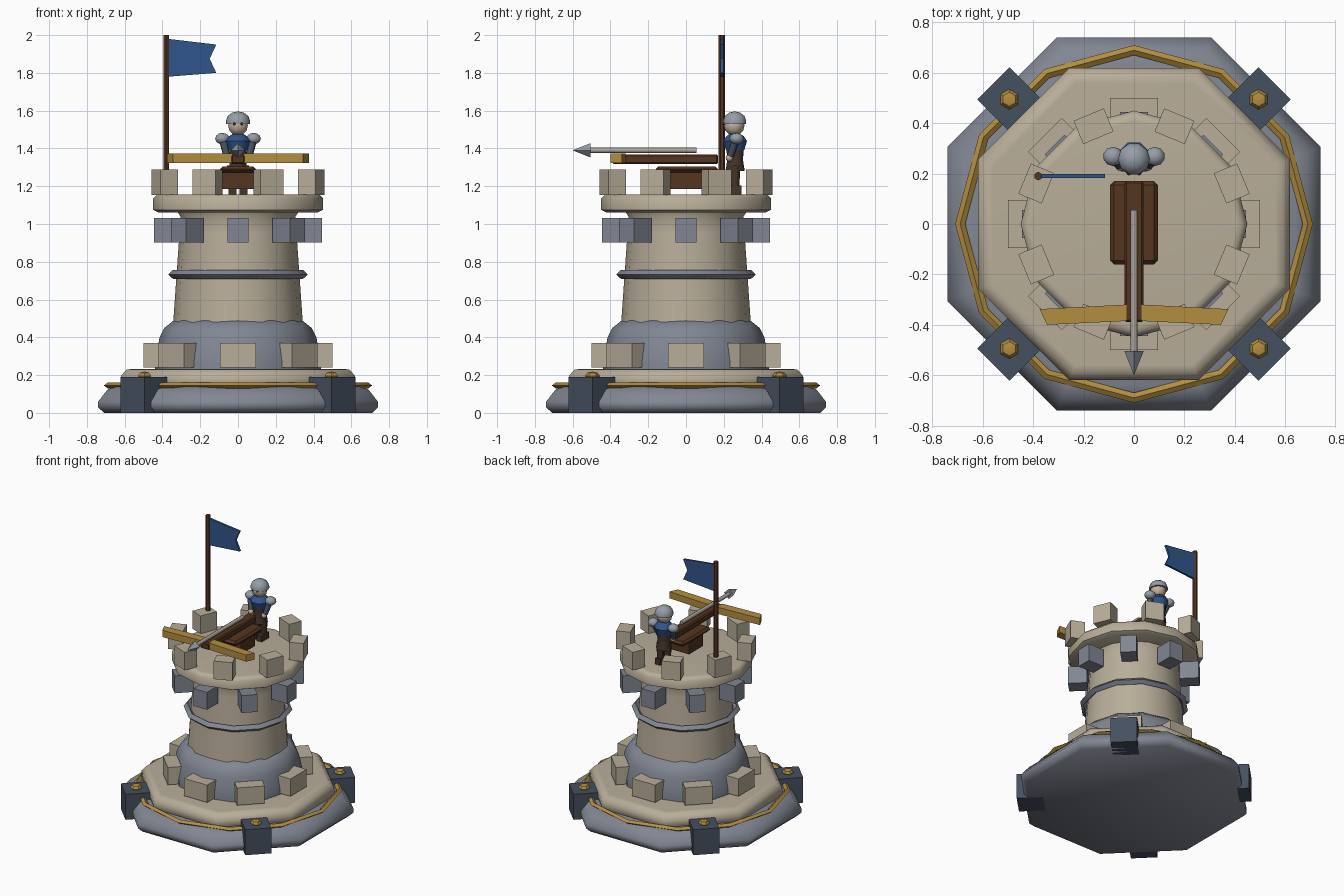
import bpy, bmesh, math
from mathutils import Matrix, Vector

cube = bpy.data.objects.get("Cube")
if cube:
    bpy.data.objects.remove(cube, do_unlink=True)


def material(name, rgb):
    m = bpy.data.materials.new(name)
    m.use_nodes = True
    m.diffuse_color = (*rgb, 1)
    m.node_tree.nodes["Principled BSDF"].inputs["Base Color"].default_value = (*rgb, 1)
    return m


CREAM = material("cream stone", (0.48, 0.42, 0.32))
GREY = material("grey stone", (0.22, 0.24, 0.29))
SLATE = material("dark slate", (0.06, 0.08, 0.115))
GOLD = material("gold", (0.45, 0.27, 0.05))
WOOD = material("dark wood", (0.09, 0.035, 0.014))
BLUE = material("blue cloth", (0.03, 0.09, 0.26))
STEEL = material("steel", (0.3, 0.34, 0.39))
SHAFT = material("pale shaft", (0.4, 0.37, 0.33))
SKIN = material("skin", (0.55, 0.45, 0.34))
LEATHER = material("leather", (0.06, 0.035, 0.022))


def finish(name, bm, mat, angle=None):
    bmesh.ops.recalc_face_normals(bm, faces=bm.faces)
    mesh = bpy.data.meshes.new(name)
    bm.to_mesh(mesh)
    bm.free()
    mesh.materials.append(mat)
    ob = bpy.data.objects.new(name, mesh)
    bpy.context.collection.objects.link(ob)
    if angle:
        bpy.ops.object.select_all(action='DESELECT')
        ob.select_set(True)
        bpy.context.view_layer.objects.active = ob
        bpy.ops.object.shade_smooth_by_angle(angle=math.radians(angle))
    return ob


def lathe(name, profile, sides, mat, phase=0.0, at=(0, 0, 0), closed=False, angle=50):
    """Turn a (radius, height) profile into a faceted solid, or a ring if closed."""
    bm = bmesh.new()
    rings = []
    for r, z in profile:
        turn = [phase + math.tau * i / sides for i in range(sides)]
        rings.append([bm.verts.new((at[0] + r * math.cos(a), at[1] + r * math.sin(a), at[2] + z))
                      for a in turn])
    pairs = list(zip(rings, rings[1:]))
    if closed:
        pairs.append((rings[-1], rings[0]))
    else:
        bm.faces.new(rings[0])
        bm.faces.new(rings[-1])
    for low, high in pairs:
        for i in range(sides):
            j = (i + 1) % sides
            bm.faces.new((low[i], low[j], high[j], high[i]))
    return finish(name, bm, mat, angle)


def box(name, size, at, mat, turn=0.0, bevel=0.0):
    bm = bmesh.new()
    place = Matrix.Translation(at) @ Matrix.Rotation(turn, 4, 'Z') @ Matrix.Diagonal((*size, 1))
    bmesh.ops.create_cube(bm, size=1, matrix=place)
    if bevel:
        bmesh.ops.bevel(bm, geom=bm.edges[:], offset=bevel, segments=1, affect='EDGES')
    return finish(name, bm, mat)


def ring_of_boxes(name, size, radius, z, mat, phase=0.0):
    for i in range(8):
        a = phase + i * math.tau / 8
        box(f"{name}_{i + 1}", size, (radius * math.cos(a), radius * math.sin(a), z), mat, a)


def ball(name, radius, at, mat, scale=(1, 1, 1), seg=10, rings=6, angle=60):
    bm = bmesh.new()
    place = Matrix.Translation(at) @ Matrix.Diagonal((*scale, 1))
    bmesh.ops.create_uvsphere(bm, u_segments=seg, v_segments=rings, radius=radius, matrix=place)
    return finish(name, bm, mat, angle)


def rod(name, start, end, r1, r2, mat, sides=8):
    a, b = Vector(start), Vector(end)
    bm = bmesh.new()
    place = Matrix.Translation((a + b) / 2) @ (b - a).to_track_quat('Z', 'Y').to_matrix().to_4x4()
    bmesh.ops.create_cone(bm, cap_ends=True, segments=sides, radius1=r1, radius2=r2,
                          depth=(b - a).length, matrix=place)
    return finish(name, bm, mat, 50)


def plate(name, outline, offset, mat):
    """Extrude a flat outline of 3D points along an offset."""
    bm = bmesh.new()
    face = bm.faces.new([bm.verts.new(p) for p in outline])
    out = bmesh.ops.extrude_face_region(bm, geom=[face])["geom"]
    bmesh.ops.translate(bm, vec=offset, verts=[v for v in out if isinstance(v, bmesh.types.BMVert)])
    return finish(name, bm, mat)


EIGHTH = math.pi / 8
OCT = 1 / math.cos(EIGHTH)


def octagon(name, profile, mat):
    lathe(name, [(r * OCT, z) for r, z in profile], 8, mat, EIGHTH)


# Stepped octagonal base
octagon("base_step", [(0.71, 0), (0.74, 0.03), (0.74, 0.06), (0.69, 0.125), (0.64, 0.14)], GREY)
octagon("upper_step", [(0.6, 0.12), (0.62, 0.15), (0.62, 0.195), (0.59, 0.23), (0.56, 0.232)], CREAM)
lathe("gold_band", [(0.71, 0.145), (0.69, 0.16), (0.67, 0.145), (0.69, 0.13)], 12, GOLD, closed=True)

# Corner posts with gold studs
for sx in (-1, 1):
    for sy in (-1, 1):
        x, y = sx * 0.495, sy * 0.495
        box("corner_post", (0.18, 0.18, 0.19), (x, y, 0.095), SLATE, math.pi / 4)
        ball("corner_stud", 0.04, (x, y, 0.195), GOLD, (1, 1, 0.6), 6, 4, 30)

# Tower shaft
lathe("plinth", [(0.44, 0.23), (0.44, 0.27), (0.415, 0.4), (0.39, 0.45), (0.34, 0.49)], 12, GREY)
lathe("tower_wall", [(0.345, 0.45), (0.31, 0.95), (0.305, 1.04), (0.33, 1.08)], 16, CREAM)
lathe("wall_band", [(0.37, 0.733), (0.345, 0.757), (0.32, 0.733), (0.345, 0.71)], 12, GREY, closed=True)
lathe("platform", [(0.42, 1.06), (0.45, 1.075), (0.45, 1.135), (0.43, 1.155), (0.41, 1.157)], 12, CREAM)

# Battlements and corbels
ring_of_boxes("lower_merlon", (0.12, 0.19, 0.13), 0.44, 0.305, CREAM)
ring_of_boxes("upper_merlon", (0.1, 0.13, 0.135), 0.42, 1.222, CREAM, EIGHTH)
ring_of_boxes("corbel", (0.13, 0.11, 0.13), 0.38, 0.967, GREY)

# Flag
rod("flag_pole", (-0.38, 0.19, 1.15), (-0.38, 0.19, 2), 0.017, 0.017, WOOD, 6)
flag = [(-0.37, 1.98), (-0.115, 1.95), (-0.15, 1.875), (-0.115, 1.8), (-0.37, 1.78)]
plate("flag", [(x, 0.183, z) for x, z in flag], (0, 0.016, 0), BLUE)

# Mounted crossbow
box("bow_pedestal", (0.165, 0.165, 0.11), (0, 0, 1.24), WOOD)
box("bow_bed", (0.19, 0.33, 0.035), (0, 0.005, 1.288), WOOD, bevel=0.015)
box("bow_rail", (0.075, 0.56, 0.05), (0, -0.11, 1.343), WOOD, bevel=0.008)
for s in (-1, 1):
    limb = [(0.03, -0.32), (0.375, -0.338), (0.345, -0.4), (0.03, -0.385)]
    plate("bow_limb", [(s * x, y, 1.322) for x, y in limb], (0, 0, 0.05), GOLD)
rod("bolt_shaft", (0, 0.055, 1.39), (0, -0.52, 1.39), 0.014, 0.014, SHAFT)
rod("bolt_head", (0, -0.505, 1.39), (0, -0.6, 1.39), 0.038, 0.0, STEEL, 4)

# Guard
for s in (-1, 1):
    box("guard_boot", (0.042, 0.085, 0.045), (s * 0.03, 0.25, 1.18), LEATHER)
    rod("guard_leg", (s * 0.03, 0.26, 1.19), (s * 0.03, 0.26, 1.31), 0.022, 0.028, LEATHER)
    ball("guard_shoulder", 0.038, (s * 0.083, 0.268, 1.452), STEEL, (1.05, 1, 0.8))
    rod("guard_arm", (s * 0.08, 0.265, 1.45), (s * 0.06, 0.235, 1.36), 0.022, 0.018, SLATE)
    ball("guard_hand", 0.02, (s * 0.055, 0.23, 1.35), SKIN, seg=8)
    ball("guard_eye", 0.008, (s * 0.02, 0.2, 1.53), LEATHER, seg=6, rings=4)
lathe("guard_torso", [(0.055, 1.28), (0.045, 1.34), (0.05, 1.4)], 8, LEATHER, EIGHTH, (0, 0.26, 0))
lathe("guard_tunic", [(0.052, 1.39), (0.068, 1.44), (0.05, 1.465), (0.025, 1.48)], 8, BLUE, EIGHTH, (0, 0.26, 0))
ball("guard_head", 0.055, (0, 0.255, 1.522), SKIN)
lathe("guard_helmet", [(0.064, 1.53), (0.064, 1.545), (0.055, 1.572), (0.03, 1.59), (0.005, 1.595)],
      10, STEEL, at=(0, 0.258, 0))
